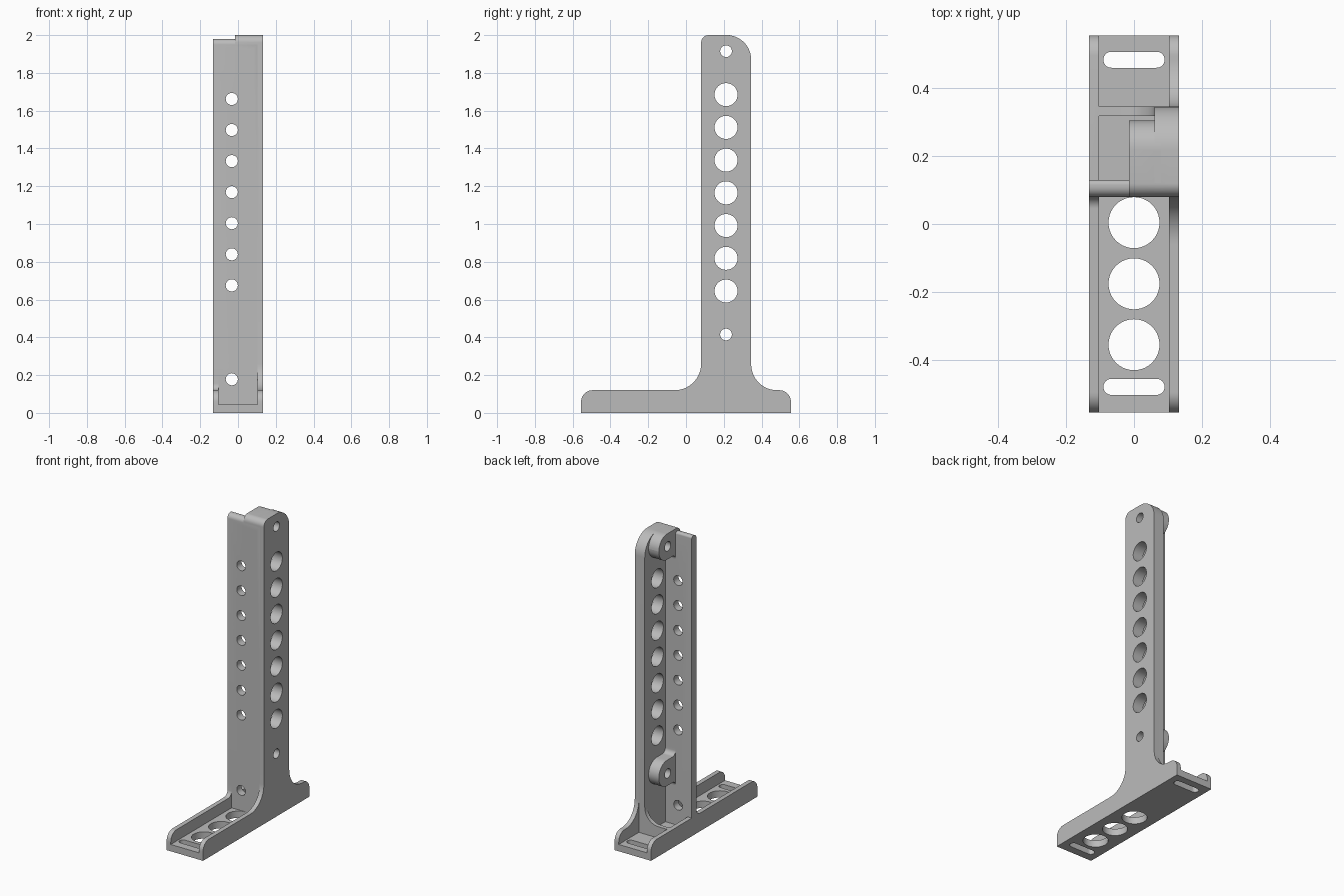
import bpy
import math
from mathutils import Vector

cube = bpy.data.objects.get("Cube")
if cube:
    bpy.data.objects.remove(cube, do_unlink=True)

grey = bpy.data.materials.new("light grey")
grey.use_nodes = True
colour = (0.5, 0.5, 0.5, 1)
grey.diffuse_color = colour
grey.node_tree.nodes["Principled BSDF"].inputs["Base Color"].default_value = colour


def rounded(corners, steps=10):
    """Outline from (u, v, radius) corners, each replaced by a tangent arc."""
    out = []
    for i, (u, v, r) in enumerate(corners):
        p = Vector((u, v))
        if r == 0:
            out.append(p)
            continue
        a = (Vector(corners[i - 1][:2]) - p).normalized()
        b = (Vector(corners[(i + 1) % len(corners)][:2]) - p).normalized()
        half = a.angle(b) / 2
        centre = p + (a + b).normalized() * (r / math.sin(half))
        start = p + a * (r / math.tan(half)) - centre
        end = p + b * (r / math.tan(half)) - centre
        turn = math.atan2(start.x * end.y - start.y * end.x, start.dot(end))
        for k in range(steps + 1):
            t = turn * k / steps
            c, s = math.cos(t), math.sin(t)
            out.append(centre + Vector((start.x * c - start.y * s, start.x * s + start.y * c)))
    return out


def prism(name, axis, lo, hi, outline):
    """Extrude an outline along x (y, z), y (x, z) or z (x, y)."""
    place = {"x": lambda p, d: (d, p.x, p.y),
             "y": lambda p, d: (p.x, d, p.y),
             "z": lambda p, d: (p.x, p.y, d)}[axis]
    n = len(outline)
    verts = [place(p, d) for d in (lo, hi) for p in outline]
    faces = [list(range(n))[::-1], list(range(n, 2 * n))]
    faces += [(i, (i + 1) % n, n + (i + 1) % n, n + i) for i in range(n)]
    mesh = bpy.data.meshes.new(name)
    mesh.from_pydata(verts, [], faces)
    area = sum(outline[i - 1].cross(outline[i]) for i in range(n))
    if (area < 0) != (axis == "y"):
        mesh.flip_normals()
    mesh.materials.append(grey)
    obj = bpy.data.objects.new(name, mesh)
    bpy.context.collection.objects.link(obj)
    return obj


def slab(u0, u1, v0, v1, r=0):
    return rounded([(u0, v0, r), (u1, v0, r), (u1, v1, r), (u0, v1, r)])


def circle(u, v, r, n=40):
    return [Vector((u + r * math.cos(math.tau * k / n), v + r * math.sin(math.tau * k / n)))
            for k in range(n)]


def combine(target, tool, operation):
    bpy.context.view_layer.objects.active = target
    mod = target.modifiers.new(operation.lower(), "BOOLEAN")
    mod.operation, mod.solver, mod.object = operation, "EXACT", tool
    bpy.ops.object.modifier_apply(modifier=mod.name)
    bpy.data.objects.remove(tool, do_unlink=True)


W, L, WALL, LOW = 0.133, 0.555, 0.103, 0.12      # half width, half length, wall inside, wall height
FRONT, BACK, TOP = 0.08, 0.345, 2.0              # upright extents
PLATE = 0.06                                     # inner face of the side plate

# Side wall: base rail sweeping up into the upright
body = prism("bracket", "x", WALL, W, rounded([
    (-L, 0, 0), (L, 0, 0), (L, LOW, 0.06), (BACK, LOW, 0.137), (BACK, TOP, 0.13),
    (FRONT, TOP, 0.04), (FRONT, LOW, 0.14), (-L, LOW, 0.06)], 14))

# Thick part of the side plate
parts = [prism("side_plate", "x", PLATE, WALL + 0.01, rounded([
    (FRONT, 0, 0), (BACK, 0, 0), (BACK, TOP, 0.13), (FRONT, TOP, 0.04)], 14))]

# Low opposite wall, base floor, front plate
parts.append(prism("low_wall", "x", -W, -WALL, rounded([
    (-L, 0, 0), (L, 0, 0), (L, LOW, 0.06), (0.13, LOW, 0), (0.13, 0.2, 0),
    (FRONT, 0.2, 0), (FRONT, LOW, 0.035), (-L, LOW, 0.06)])))
parts.append(prism("floor", "z", 0, 0.045, slab(-W, W, -L, L)))
parts.append(prism("front_plate", "x", -W, WALL, rounded([
    (FRONT, 0, 0), (0.13, 0, 0), (0.13, 1.98, 0.015), (FRONT, 1.98, 0.03)])))

# Cross rib closing the back of the channel, swept into the side plate
parts.append(prism("cross_rib", "y", 0.318, BACK, rounded([
    (-W, 0, 0), (0.1, 0, 0), (0.1, 0.24, 0), (PLATE, 0.24, 0), (PLATE, LOW, 0.1), (-W, LOW, 0)])))

# Mounting lugs
for name, z in (("lower_lug", 0.42), ("upper_lug", 1.915)):
    top = ([(0.305, z + 0.085, 0.085), (FRONT, z + 0.085, 0.04)] if z > 1 else
           [(0.305, z + 0.085, 0.085), (0.13, z + 0.085, 0.03), (0.13, z + 0.13, 0), (0.1, z + 0.13, 0)])
    low = [(FRONT if z > 1 else 0.1, z - 0.13, 0), (0.13, z - 0.13, 0),
           (0.13, z - 0.085, 0.03), (0.305, z - 0.085, 0.085)]
    parts.append(prism(name, "x", -0.015, PLATE + 0.02, rounded(low + top)))

for part in parts:
    combine(body, part, "UNION")

# Holes across the side plate, large in the middle and small through the lugs
holes = [prism("hole", "x", -0.2, 0.2, circle(0.212, 0.645 + 0.1733 * i, 0.061)) for i in range(7)]
holes += [prism("hole", "x", -0.2, 0.2, circle(0.212, z, 0.031)) for z in (0.415, 1.915)]
# Small holes through the front plate
holes += [prism("hole", "y", 0, 0.2, circle(-0.033, z, 0.032, 28))
          for z in [0.178] + [0.675 + 0.1645 * i for i in range(7)]]
# Round holes and end slots in the floor
holes += [prism("hole", "z", -0.1, 0.1, circle(0, y, 0.075)) for y in (0.004, -0.176, -0.355)]
holes += [prism("slot", "z", -0.1, 0.1, slab(-0.09, 0.09, y - 0.0235, y + 0.0235, 0.0234))
          for y in (0.483, -0.479)]
for hole in holes:
    combine(body, hole, "DIFFERENCE")

bpy.ops.object.select_all(action="DESELECT")
body.select_set(True)
bpy.context.view_layer.objects.active = body
bpy.ops.object.shade_smooth_by_angle(angle=math.radians(30))
